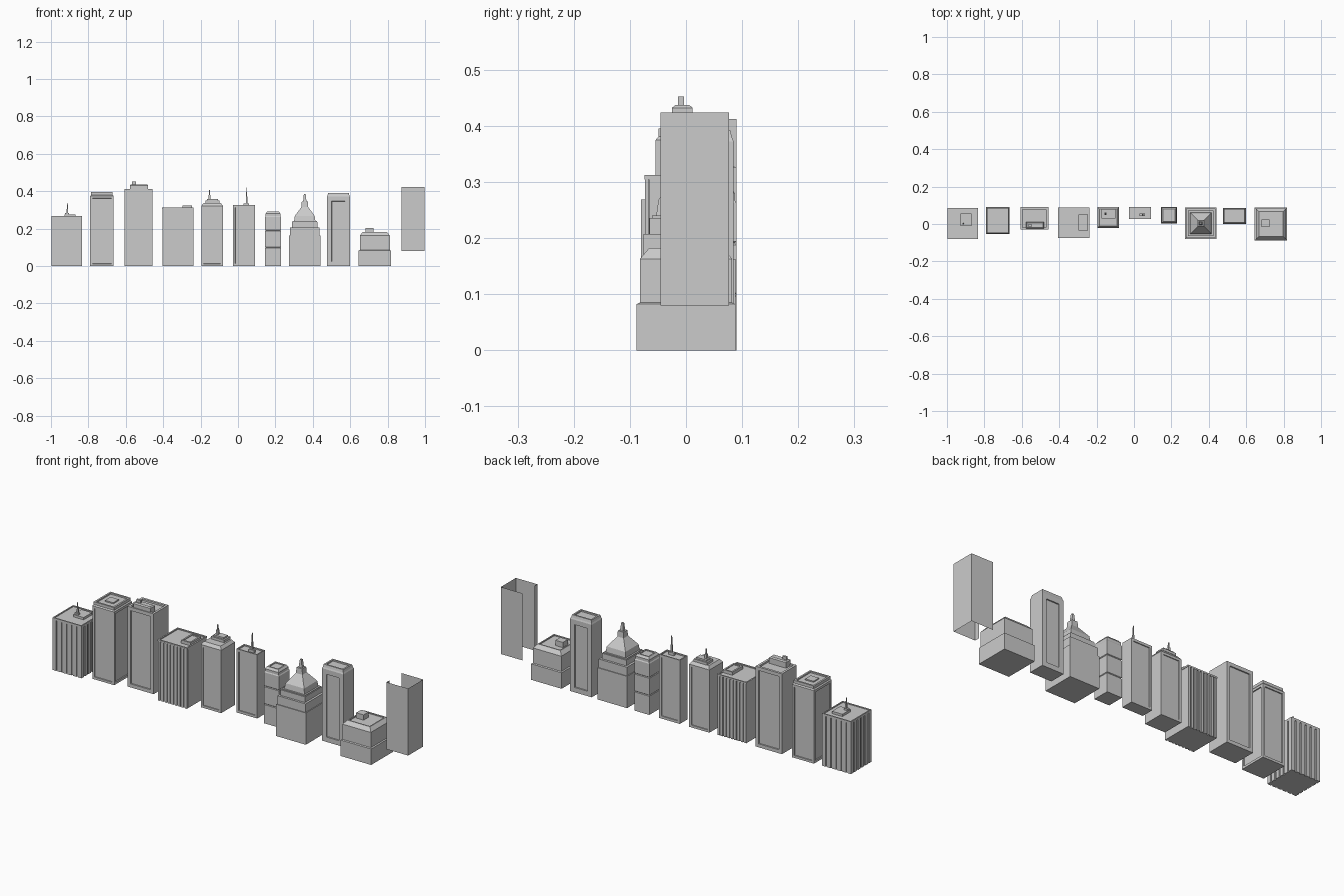
import bpy, bmesh
from mathutils import Vector


def finish(name, bm):
    bmesh.ops.recalc_face_normals(bm, faces=bm.faces)
    me = bpy.data.meshes.new(name)
    bm.to_mesh(me)
    bm.free()
    ob = bpy.data.objects.new(name, me)
    bpy.context.collection.objects.link(ob)
    return ob


def stack(name, x0, x1, y0, y1, profile, panels=(), margin=0.01, depth=0.004):
    """Loft a rectangle through (z, inset) levels; sink a panel in the tallest wall on given sides."""
    bm = bmesh.new()
    rings = []
    for z, i in profile:
        rings.append([bm.verts.new(p) for p in ((x0 + i, y0 + i, z), (x1 - i, y0 + i, z),
                                                (x1 - i, y1 - i, z), (x0 + i, y1 - i, z))])
    for a, b in zip(rings, rings[1:]):
        for k in range(4):
            n = (k + 1) % 4
            bm.faces.new((a[k], a[n], b[n], b[k]))
    bm.faces.new(rings[0][::-1])
    bm.faces.new(rings[-1])
    bm.normal_update()
    for side in panels:
        d = Vector(side)
        walls = [f for f in bm.faces if f.normal.dot(d) > 0.99]
        wall = max(walls, key=lambda f: f.calc_area())
        bmesh.ops.inset_region(bm, faces=[wall], thickness=margin, use_even_offset=True)
        # step straight inwards
        bmesh.ops.inset_region(bm, faces=[wall], thickness=0.0005, use_even_offset=True)
        bmesh.ops.translate(bm, verts=wall.verts, vec=-d * depth)
    return finish(name, bm)


def box(name, x0, x1, y0, y1, z0, z1):
    return stack(name, x0, x1, y0, y1, [(z0, 0), (z1, 0)])


def mast(name, x, y, z0, z1, r=0.004):
    return stack(name, x - r, x + r, y - r, y + r,
                 [(z0, 0), (z0 + (z1 - z0) * 0.45, 0), (z0 + (z1 - z0) * 0.45, r * 0.45), (z1, r * 0.6)])


def ribs(name, x0, x1, y0, y1, z0, z1, n, fill, sides="xy", t=0.006):
    """Evenly spaced wall piers, running flush with the given outline."""
    if "x" in sides:
        step = (x1 - x0) / (n - 1 + fill)
        for k in range(n):
            a = x0 + k * step
            box(f"{name}_front_{k}", a, a + step * fill, y0, y0 + t, z0, z1)
            box(f"{name}_back_{k}", a, a + step * fill, y1 - t, y1, z0, z1)
    if "y" in sides:
        step = (y1 - y0) / (n - 1 + fill)
        for k in range(n):
            a = y0 + k * step
            box(f"{name}_left_{k}", x0, x0 + t, a, a + step * fill, z0, z1)
            box(f"{name}_right_{k}", x1 - t, x1, a, a + step * fill, z0, z1)


F, B, L, R = (0, -1, 0), (0, 1, 0), (-1, 0, 0), (1, 0, 0)

# Ribbed block at the left end
stack("ribbed_block_core", -0.997, -0.833, -0.08, 0.086,
      [(0, 0.005), (0.258, 0.005), (0.258, 0), (0.269, 0), (0.269, 0.006), (0.265, 0.006)])
ribs("ribbed_block_pier", -0.997, -0.833, -0.08, 0.086, 0, 0.258, 6, 0.72)
box("ribbed_block_roof_unit", -0.927, -0.868, -0.012, 0.055, 0.265, 0.277)
box("ribbed_block_roof_vent", -0.925, -0.903, -0.006, 0.01, 0.277, 0.285)
mast("ribbed_block_mast", -0.912, 0.002, 0.277, 0.338)

# Tower with sunken walls and a crown
stack("crown_tower", -0.79, -0.665, -0.054, 0.09,
      [(0, 0), (0.375, 0), (0.381, 0.005), (0.395, 0.005), (0.395, 0.014), (0.388, 0.014)],
      (F, B, L, R), 0.012, 0.005)
box("crown_tower_roof_unit", -0.752, -0.705, -0.005, 0.04, 0.388, 0.394)

# Wide framed tower
stack("framed_tower", -0.608, -0.458, -0.03, 0.09,
      [(0, 0), (0.412, 0), (0.412, 0.012), (0.403, 0.012)], (F, B), 0.018, 0.006)
stack("framed_tower_penthouse", -0.577, -0.48, -0.025, 0.012,
      [(0.403, 0), (0.432, 0), (0.437, 0.006)])
box("framed_tower_vent", -0.568, -0.545, -0.014, -0.004, 0.437, 0.452)

# Pinstripe slab
stack("pinstripe_core", -0.405, -0.237, -0.074, 0.088,
      [(0, 0.006), (0.304, 0.006), (0.304, 0), (0.312, 0), (0.312, 0.007), (0.307, 0.007)])
ribs("pinstripe_pier", -0.403, -0.239, -0.073, 0.087, 0, 0.304, 9, 0.6, "x")
box("pinstripe_side_walls", -0.403, -0.239, -0.066, 0.08, 0, 0.304)
stack("pinstripe_penthouse", -0.298, -0.245, -0.035, 0.05,
      [(0.307, 0), (0.323, 0), (0.323, 0.008), (0.319, 0.008)])

# Stepped roof tower
stack("stepped_tower", -0.196, -0.081, -0.021, 0.09,
      [(0, 0), (0.322, 0), (0.337, 0.011)], (F, B), 0.012)
stack("stepped_tower_penthouse", -0.174, -0.1, 0.03, 0.08,
      [(0.337, 0), (0.35, 0), (0.35, 0.008), (0.358, 0.008)])
mast("stepped_tower_mast", -0.153, 0.055, 0.358, 0.407, 0.006)

# Narrow tower with mast
stack("narrow_tower", -0.028, 0.09, 0.027, 0.09,
      [(0, 0), (0.327, 0), (0.327, 0.006), (0.321, 0.006)], (F, B), 0.013)
box("narrow_tower_roof_unit", 0.03, 0.06, 0.043, 0.056, 0.321, 0.335)
mast("narrow_tower_mast", 0.046, 0.05, 0.335, 0.42)

# Banded tower with tapered top
stack("banded_tower", 0.145, 0.23, 0.003, 0.09,
      [(0, 0), (0.096, 0), (0.099, 0.003), (0.102, 0), (0.188, 0), (0.191, 0.003), (0.194, 0),
       (0.262, 0), (0.267, 0.003), (0.28, 0.003), (0.291, 0.011), (0.291, 0.018), (0.287, 0.018)])

# Tiered tower with pyramid roof
stack("tiered_tower", 0.273, 0.441, -0.08, 0.088,
      [(0, 0), (0.163, 0), (0.163, 0.004), (0.207, 0.004), (0.207, 0.015), (0.236, 0.015),
       (0.236, 0.019), (0.24, 0.019), (0.24, 0.027), (0.268, 0.031), (0.316, 0.066),
       (0.345, 0.068), (0.345, 0.075), (0.385, 0.079)])

# Slim tower with long panels
stack("panel_tower", 0.476, 0.598, 0.001, 0.085,
      [(0, 0), (0.372, 0), (0.379, 0.003), (0.392, 0.006), (0.392, 0.014), (0.385, 0.014)],
      (F, B), 0.025, 0.006)

# Low two-storey block
stack("low_block", 0.645, 0.818, -0.088, 0.088,
      [(0, 0), (0.082, 0), (0.085, 0.006), (0.163, 0.006), (0.182, 0.022), (0.182, 0.028),
       (0.177, 0.028)])
box("low_block_roof_unit", 0.682, 0.724, -0.015, 0.025, 0.177, 0.204)

# Open raised shell at the right end: one sheet folded round the corners
bm = bmesh.new()
path = [(0.875, -0.02), (0.875, -0.045), (0.998, -0.045), (0.998, 0.077), (0.875, 0.077)]
cols = [[bm.verts.new((x, y, z)) for z in (0.08, 0.424)] for x, y in path]
for a, b in zip(cols, cols[1:]):
    bm.faces.new((a[0], b[0], b[1], a[1]))
finish("open_shell_tower", bm)
